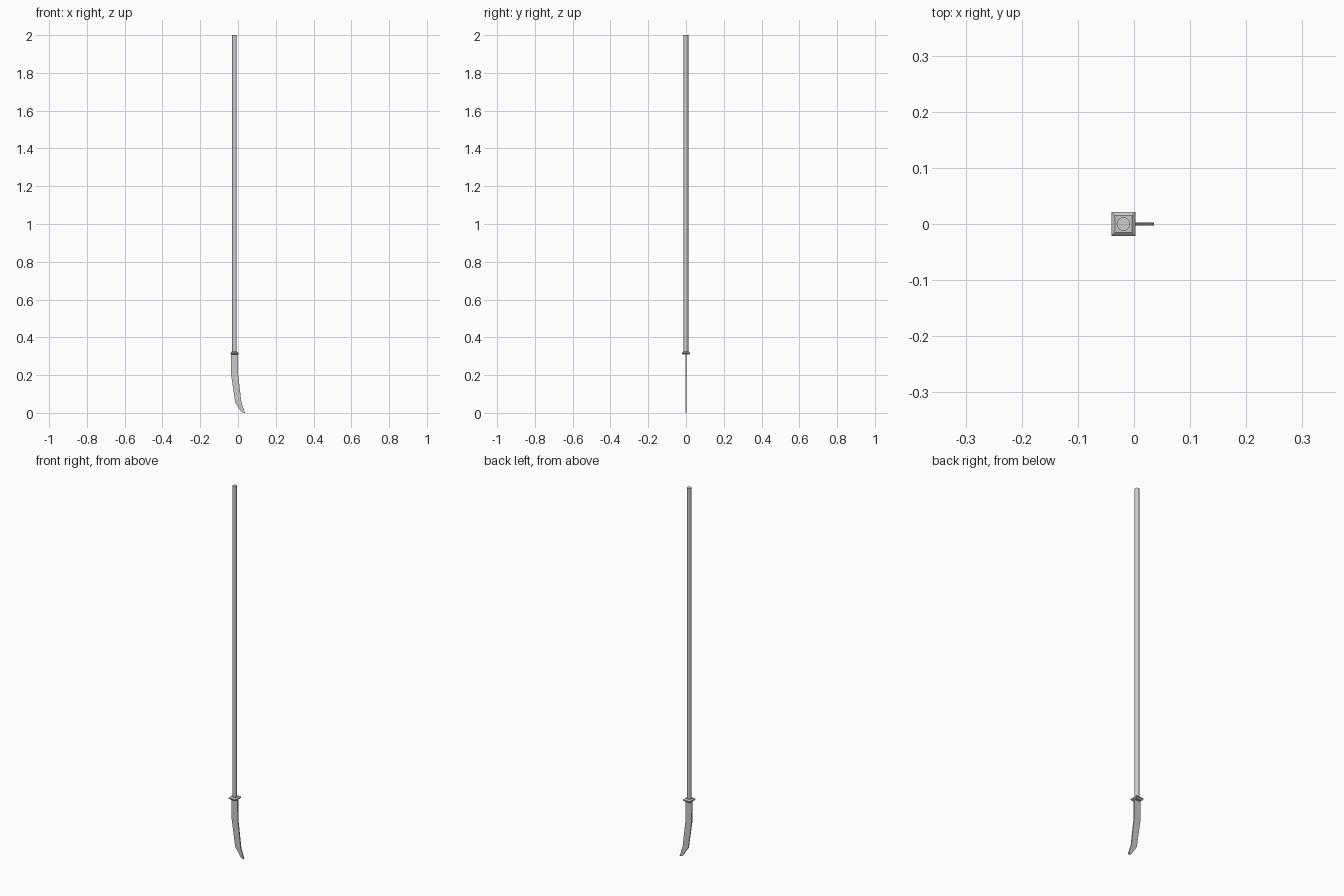
import bpy, bmesh, math

if "Cube" in bpy.data.objects:
    bpy.data.objects.remove(bpy.data.objects["Cube"])

CX = -0.019  # shaft axis


def make_object(name, bm):
    bmesh.ops.recalc_face_normals(bm, faces=bm.faces)
    mesh = bpy.data.meshes.new(name)
    bm.to_mesh(mesh)
    bm.free()
    ob = bpy.data.objects.new(name, mesh)
    bpy.context.collection.objects.link(ob)
    return ob


def loft(name, rings):
    """Skin a list of equal-length point rings and cap both ends."""
    bm = bmesh.new()
    vs = [[bm.verts.new(p) for p in r] for r in rings]
    n = len(vs[0])
    for a, b in zip(vs, vs[1:]):
        for i in range(n):
            j = (i + 1) % n
            bm.faces.new((a[i], a[j], b[j], b[i]))
    bm.faces.new(vs[0])
    bm.faces.new(vs[-1])
    return make_object(name, bm)


def square(half, z):
    return [(CX + sx * half, sy * half, z)
            for sx, sy in ((-1, -1), (1, -1), (1, 1), (-1, 1))]


# Long round shaft
def circle(r, z, n=16):
    return [(CX + r * math.cos(2 * math.pi * i / n),
             r * math.sin(2 * math.pi * i / n), z) for i in range(n)]


loft("shaft", [circle(0.012, 0.315), circle(0.012, 2.0)])

# Square guard, bevelled above and below
loft("guard", [square(0.015, 0.308), square(0.0215, 0.314),
               square(0.0215, 0.319), square(0.015, 0.325)])

# Curved blade: (back x, back z, edge x, edge z)
T = 0.003
stations = [(-0.037, 0.315, 0.0, 0.315), (-0.036, 0.2, 0.001, 0.2),
            (-0.015, 0.055, 0.018, 0.055), (0.019, 0.004, 0.036, 0.0)]
loft("blade", [[(bx, -T, bz), (ex, -T, ez), (ex, T, ez), (bx, T, bz)]
               for bx, bz, ex, ez in stations])
